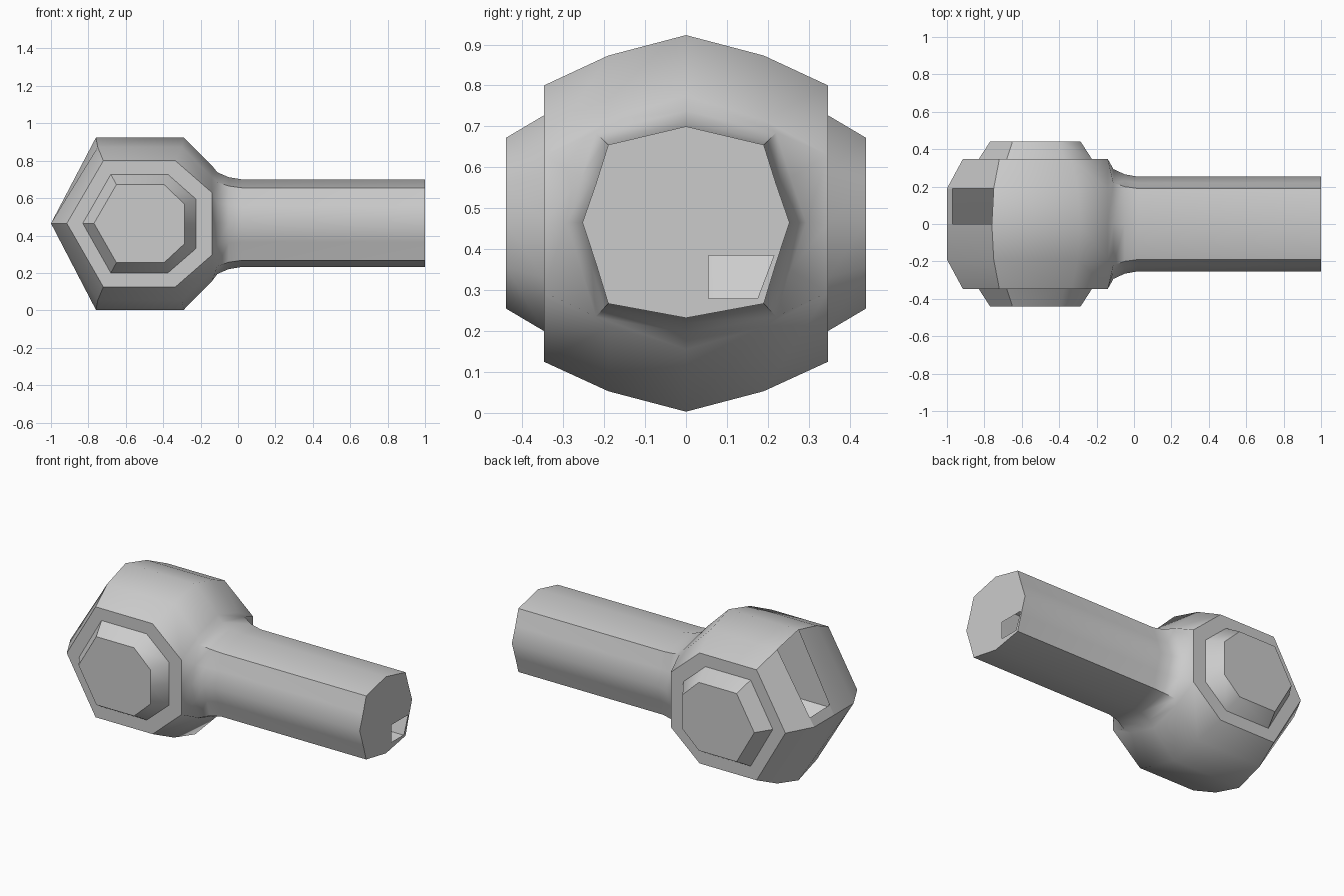
import bpy, bmesh, math

if "Cube" in bpy.data.objects:
    bpy.data.objects.remove(bpy.data.objects["Cube"])

bm = bmesh.new()
CZ = 0.465


def quad_strip(a, b, closed=False, skip=()):
    n = len(a)
    for i in range(n if closed else n - 1):
        if i not in skip:
            j = (i + 1) % n
            bm.faces.new((a[i], a[j], b[j], b[i]))


def ring(points):
    return [bm.verts.new(p) for p in points]


# Head: open outlines in xz, stacked across y, leaving room for the neck
outer = [(-.14, .775), (-.29, .923), (-.76, .923), (-1, CZ), (-.76, .003), (-.29, .003), (-.14, .155)]
middle = [(-.14, .715), (-.30, .873), (-.75, .873), (-1, CZ), (-.75, .053), (-.30, .053), (-.14, .21)]
side = [(-.14, .63), (-.335, .80), (-.72, .80), (-.915, CZ), (-.72, .125), (-.335, .125), (-.14, .295)]
layers = []
for y, outline in ((-.347, side), (-.19, middle), (0, outer), (.19, middle), (.347, side)):
    layers.append(ring([(x, y, z) for x, z in outline]))
for k in range(4):
    # one slot is left open in the upper rear facet
    quad_strip(layers[k], layers[k + 1], skip=(2,) if k == 2 else ())

# Narrow lip below the open slot
a, b = layers[2], layers[3]
lip = [bm.verts.new(v[3].co.lerp(v[2].co, .12)) for v in (a, b)]
bm.faces.new((a[3], b[3], lip[1], lip[0]))

# Side bosses: flat border, bevelled wall and flat cap on each side
boss_base = [(-.225, .595), (-.375, .727), (-.68, .727), (-.83, CZ), (-.68, .20), (-.375, .20), (-.225, .33), (-.225, CZ)]
boss_top = [(-.285, .567), (-.395, .672), (-.65, .672), (-.77, CZ), (-.65, .255), (-.395, .255), (-.285, .357), (-.285, CZ)]
mids = {}
for s, layer in ((-1, layers[0]), (1, layers[4])):
    mids[s] = bm.verts.new((-.14, s * .347, CZ))
    base = ring([(x, s * .347, z) for x, z in boss_base])
    top = ring([(x, s * .44, z) for x, z in boss_top])
    quad_strip(layer + [mids[s]], base, True)
    quad_strip(base, top, True)
    bm.faces.new(top)

# Neck and shaft: flared rings running along x
upper = [l[0] for l in layers]
lower = [l[6] for l in layers]
previous = upper + [mids[1]] + lower[::-1] + [mids[-1]]
half = [(0, .235), (.19, .19), (.22, .095), (.253, 0), (.22, -.1), (.19, -.198), (0, -.233)]
section = [(-y, z) for y, z in half[2:0:-1]] + half + [(-y, z) for y, z in half[5:2:-1]]
for x, s in ((-.11, 1.16), (-.05, 1.05), (.02, 1), (1, 1)):
    current = ring([(x, y * s, CZ + z * s) for y, z in section])
    quad_strip(previous, current, True)
    previous = current

# Shaft end with a small four-sided opening
hole = ring([(1, .055, .385), (1, .215, .385), (1, .175, .28), (1, .055, .28)])
edges = []
for loop in (previous, hole):
    for i, v in enumerate(loop):
        w = loop[(i + 1) % len(loop)]
        edges.append(bm.edges.get((v, w)) or bm.edges.new((v, w)))
bmesh.ops.triangle_fill(bm, use_beauty=True, edges=edges, normal=(1, 0, 0))

bmesh.ops.recalc_face_normals(bm, faces=bm.faces)
mesh = bpy.data.meshes.new("headed_shaft")
bm.to_mesh(mesh)
bm.free()
obj = bpy.data.objects.new("headed_shaft", mesh)
bpy.context.collection.objects.link(obj)
bpy.context.view_layer.objects.active = obj
obj.select_set(True)
bpy.ops.object.shade_smooth_by_angle(angle=math.radians(50))
